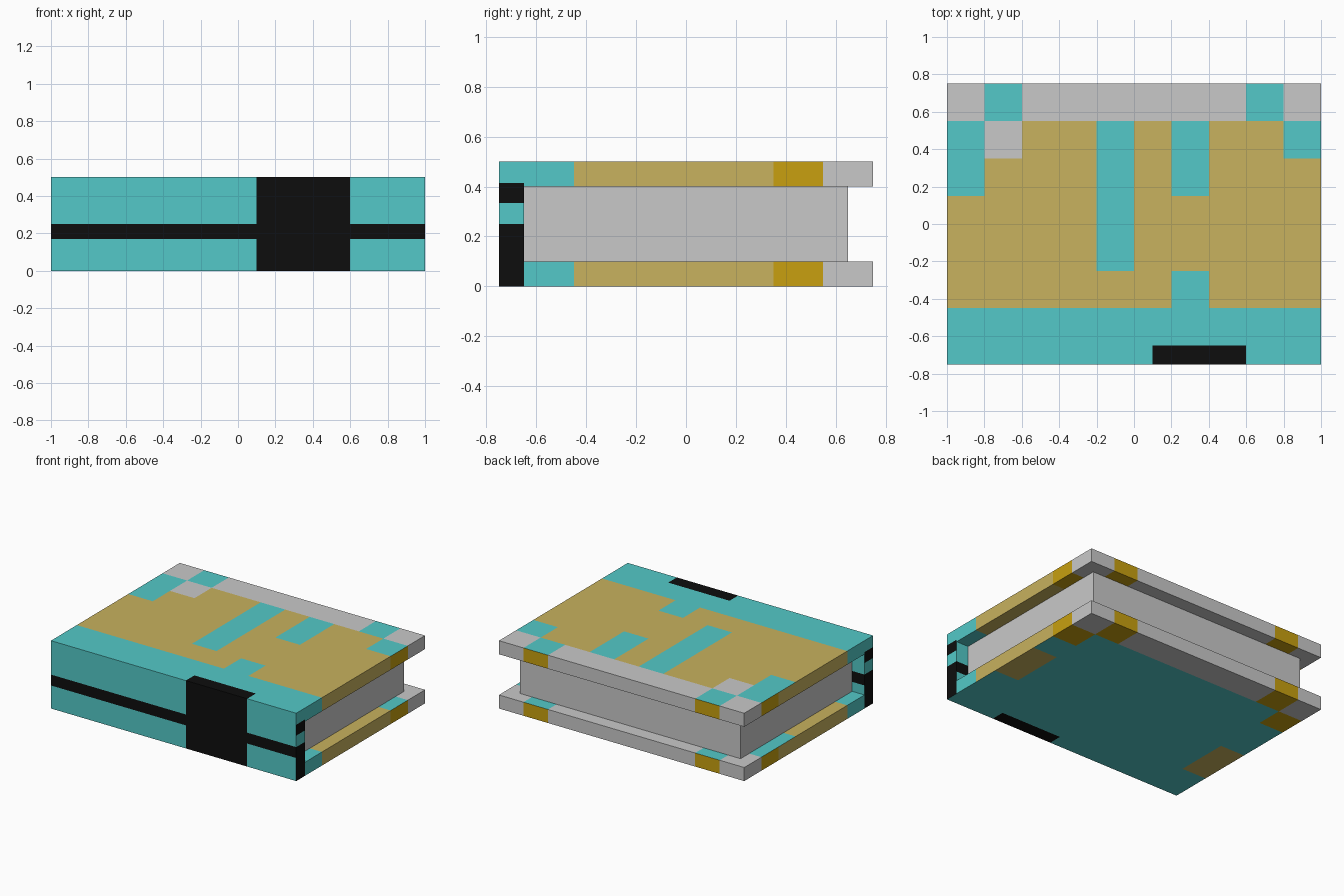
import bpy, bmesh
from mathutils import Vector

cube = bpy.data.objects.get("Cube")
if cube:
    bpy.data.objects.remove(cube, do_unlink=True)

# Flat colours (sRGB, converted to linear)
COLOURS = {
    "teal": (83, 201, 200), "tan": (200, 178, 94), "gold": (200, 160, 16),
    "pale_grey": (201, 201, 201), "black": (13, 13, 13),
}


def linear(c):
    c /= 255
    return c / 12.92 if c <= 0.04045 else ((c + 0.055) / 1.055) ** 2.4


NAMES = list(COLOURS)
MATS = []
for name, rgb in COLOURS.items():
    m = bpy.data.materials.new(name)
    m.use_nodes = True
    col = (*[linear(c) for c in rgb], 1)
    m.diffuse_color = col
    bsdf = m.node_tree.nodes["Principled BSDF"]
    bsdf.inputs["Base Color"].default_value = col
    bsdf.inputs["Roughness"].default_value = 0.9
    MATS.append(m)


def painted_box(name, lo, hi, cuts, rule):
    """Box sliced along the given planes; rule(centre, normal) names each face's colour."""
    bm = bmesh.new()
    bmesh.ops.create_cube(bm, size=1)
    for v in bm.verts:
        v.co = Vector([(a + b) / 2 + c * (b - a) for a, b, c in zip(lo, hi, v.co)])
    for axis, places in enumerate(cuts):
        normal = Vector([float(axis == i) for i in range(3)])
        for p in places:
            if lo[axis] + 1e-4 < p < hi[axis] - 1e-4:
                bmesh.ops.bisect_plane(bm, geom=bm.verts[:] + bm.edges[:] + bm.faces[:],
                                       dist=1e-5, plane_co=normal * p, plane_no=normal)
    bm.normal_update()
    for f in bm.faces:
        f.material_index = NAMES.index(rule(f.calc_center_median(), f.normal))
    mesh = bpy.data.meshes.new(name)
    bm.to_mesh(mesh)
    bm.free()
    for m in MATS:
        mesh.materials.append(m)
    ob = bpy.data.objects.new(name, mesh)
    bpy.context.collection.objects.link(ob)
    return ob


# Painted areas (x0, x1, y0, y1, colour); later ones lie over earlier ones
BORDERS = [(-1, 1, -.75, .75, "tan"), (-1, 1, -.75, -.45, "teal"), (-1, 1, .55, .75, "pale_grey")]
CORNERS = [(s - .1, s + .1, .55, .75, "gold") for s in (-.7, .7)] + \
          [(s - .1, s + .1, .35, .55, "gold") for s in (-.9, .9)]
EDGE_MAP = BORDERS + CORNERS
TOP_MAP = BORDERS + [
    (-1, -.8, .15, .55, "teal"), (-.8, -.6, .55, .75, "teal"), (-.8, -.6, .35, .55, "pale_grey"),
    (-.2, 0, -.25, .55, "teal"), (.2, .4, .15, .55, "teal"), (.2, .4, -.45, -.25, "teal"),
    (.6, .8, .55, .75, "teal"), (.8, 1, .35, .55, "teal"),
]
BOTTOM_MAP = [(-1, 1, -.75, .75, "teal"), BORDERS[2]] + CORNERS + [
    (-1, -.8, -.45, -.05, "tan"), (.8, 1, -.25, .15, "tan"),
]


def lookup(areas, p):
    return [c for x0, x1, y0, y1, c in areas
            if x0 - 1e-4 <= p.x <= x1 + 1e-4 and y0 - 1e-4 <= p.y <= y1 + 1e-4][-1]


def cover(name, z0, z1, under_map):
    def rule(p, n):
        areas = TOP_MAP if n.z > .5 else under_map if n.z < -.5 else EDGE_MAP
        return lookup(areas, p)
    xs = [-1 + .2 * i for i in range(1, 10)]
    ys = [.75 - .2 * i for i in range(1, 7)]
    painted_box(name, (-1, -.65, z0), (1, .75, z1), (xs, ys, []), rule)


# Spine with a band along it and a wide strap across it
def spine_rule(p, n):
    if abs(n.x) > .5:
        return "black" if p.z < .25 or .335 < p.z < .415 else "teal"
    if n.y < .5 and .1 < p.x < .6:
        return "black"
    return "black" if abs(n.y) > .5 and .17 < p.z < .25 else "teal"


cover("top_cover", .4, .5, EDGE_MAP)
cover("bottom_cover", 0, .1, BOTTOM_MAP)
painted_box("spine", (-1, -.75, 0), (1, -.65, .5),
            ([.1, .6], [], [.17, .25, .335, .415]), spine_rule)
painted_box("pages", (-.9, -.65, .1), (.9, .65, .4), ([], [], []), lambda p, n: "pale_grey")
